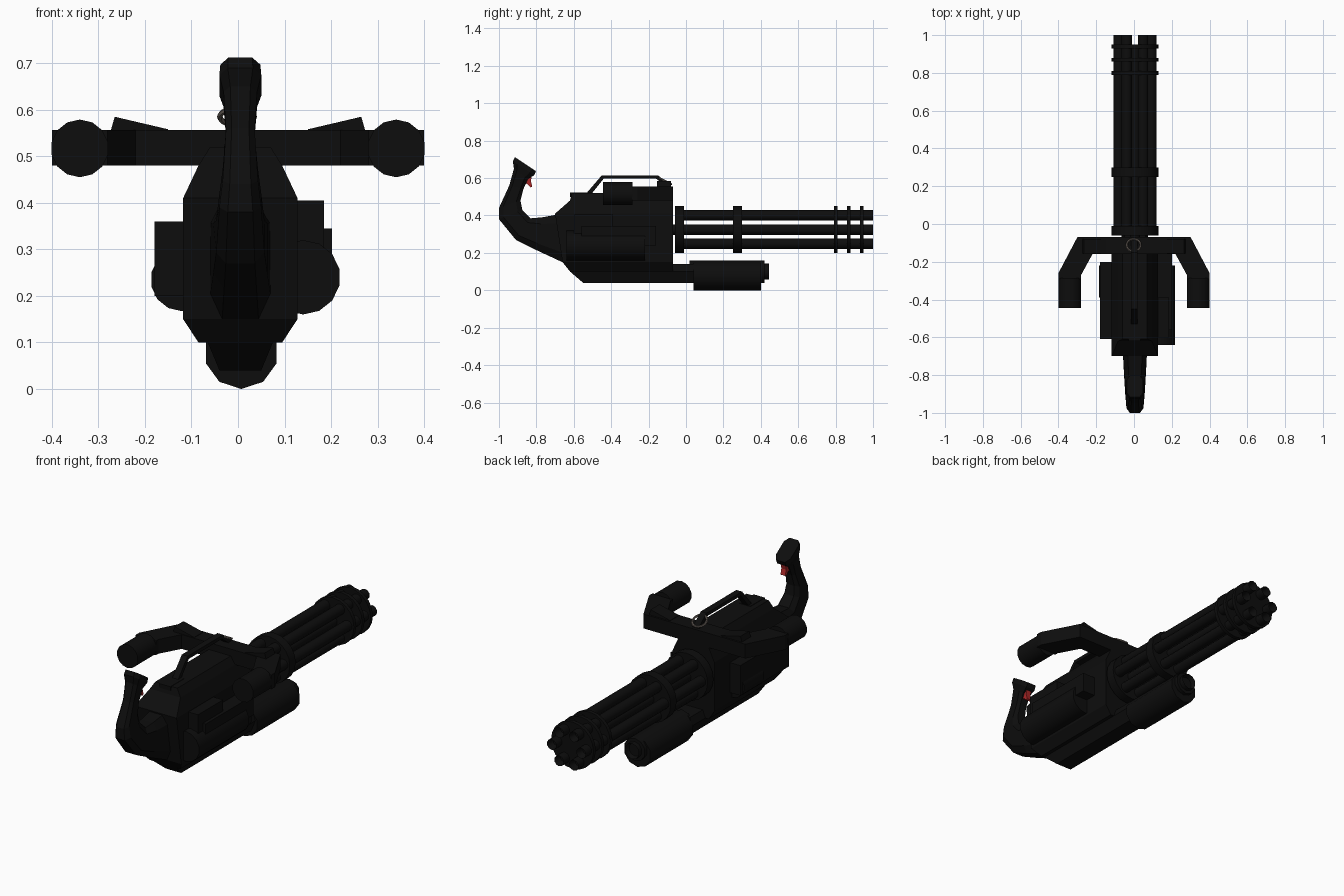
import bpy, bmesh, math
from mathutils import Vector, Matrix

cube = bpy.data.objects.get("Cube")
if cube:
    bpy.data.objects.remove(cube, do_unlink=True)


def material(name, color):
    m = bpy.data.materials.new(name)
    m.use_nodes = True
    m.diffuse_color = (*color, 1)
    bsdf = m.node_tree.nodes["Principled BSDF"]
    bsdf.inputs["Base Color"].default_value = (*color, 1)
    bsdf.inputs["Roughness"].default_value = 0.7
    return m


BLACK = material("gunmetal black", (0.004, 0.004, 0.004))
RED = material("trigger red", (0.4, 0.02, 0.02))
STEEL = material("ring steel", (0.13, 0.11, 0.095))
CX = 0.005          # centre line of the body
AXIS_Z = 0.325      # height of the barrel axis


def finish(name, bm, mat=BLACK, smooth=False):
    bmesh.ops.recalc_face_normals(bm, faces=bm.faces)
    me = bpy.data.meshes.new(name)
    bm.to_mesh(me)
    bm.free()
    ob = bpy.data.objects.new(name, me)
    bpy.context.collection.objects.link(ob)
    me.materials.append(mat)
    if smooth:
        bpy.ops.object.select_all(action="DESELECT")
        ob.select_set(True)
        bpy.context.view_layer.objects.active = ob
        bpy.ops.object.shade_smooth_by_angle(angle=math.radians(40))
    return ob


def loft(name, sections, mat=BLACK):
    """Skin a list of equal-length point rings and cap both ends."""
    bm = bmesh.new()
    rings = [[bm.verts.new(p) for p in s] for s in sections]
    n = len(rings[0])
    for a, b in zip(rings, rings[1:]):
        for i in range(n):
            j = (i + 1) % n
            bm.faces.new((a[i], a[j], b[j], b[i]))
    bm.faces.new(rings[0])
    bm.faces.new(rings[-1])
    return finish(name, bm, mat)


def stack(name, layers):
    """Rectangles stacked in height: z, half width, back y, front y."""
    return loft(name, [[(CX - w, a, z), (CX + w, a, z), (CX + w, b, z), (CX - w, b, z)]
                       for z, w, a, b in layers])


def box(name, x, y, z):
    return loft(name, [[(x[0], y[0], h), (x[1], y[0], h), (x[1], y[1], h), (x[0], y[1], h)]
                       for h in z])


def rod(name, x, z, r, y0, y1, sides=12, bore=0.0):
    """Cylinder along y, with an optional bore in its far end."""
    bm = bmesh.new()
    mat = Matrix.Translation((x, (y0 + y1) / 2, z)) @ Matrix.Rotation(-math.pi / 2, 4, "X")
    bmesh.ops.create_cone(bm, cap_ends=True, segments=sides, radius1=r, radius2=r,
                          depth=y1 - y0, matrix=mat)
    if bore:
        end = max(bm.faces, key=lambda f: f.calc_center_median().y)
        bmesh.ops.inset_individual(bm, faces=[end], thickness=r - bore)
        bmesh.ops.translate(bm, verts=end.verts, vec=(0, -0.04, 0))
    return finish(name, bm, smooth=True)


# Receiver body with chamfered top and bottom
stack("receiver_body", [(0.10, 0.09, -0.62, -0.07), (0.15, 0.123, -0.66, -0.07),
                        (0.41, 0.123, -0.70, -0.07), (0.48, 0.09, -0.62, -0.07),
                        (0.52, 0.065, -0.61, -0.07)])
stack("receiver_keel", [(0.04, 0.045, -0.55, 0.04), (0.10, 0.07, -0.62, 0.04),
                        (0.14, 0.055, -0.62, 0.04)])

# Equipment on the left side
rod("left_motor", 0.14, 0.24, 0.08, -0.64, -0.22, 14)
box("left_upper_box", (0.1, 0.185), (-0.60, -0.39), (0.30, 0.405))
box("left_middle_box", (0.1, 0.202), (-0.56, -0.16), (0.24, 0.345))

# Equipment on the right side
box("right_feed_box", (-0.18, -0.1), (-0.61, -0.20), (0.20, 0.36))
rod("right_motor", -0.12, 0.235, 0.068, -0.39, -0.22, 14)

# Lower launcher tube
rod("lower_tube", 0.007, 0.08, 0.08, 0.04, 0.40, 10)
rod("lower_tube_collar", 0.007, 0.10, 0.06, 0.02, 0.42, 10)
rod("lower_tube_nose", 0.007, 0.10, 0.042, 0.40, 0.445, 10, bore=0.03)

# Six rotating barrels, central shaft and clamps
for i in range(6):
    a = i * math.pi / 3
    rod("barrel", CX + 0.087 * math.cos(a), AXIS_Z + 0.087 * math.sin(a),
        0.028, -0.03, 1.0, 10, bore=0.019)
rod("barrel_shaft", CX, AXIS_Z, 0.028, -0.08, 0.95, 10)
for y0, y1 in ((-0.06, -0.01), (0.25, 0.30), (0.79, 0.81), (0.86, 0.88), (0.93, 0.95)):
    rod("barrel_clamp", CX, AXIS_Z, 0.125, y0, y1, 20)

# Shoulder bars, one on each side
arm = [(0, -0.07), (0.3, -0.07), (0.4, -0.26), (0.4, -0.29), (0.28, -0.29),
       (0.28, -0.27), (0.22, -0.16), (0, -0.16)]
wedge = [(0.15, 0.55), (0.275, 0.55), (0.265, 0.585), (0.15, 0.558)]
for side, s in (("left", 1), ("right", -1)):
    loft(side + "_arm", [[(s * x, y, z) for x, y in arm] for z in (0.48, 0.556)])
    rod(side + "_arm_grip", s * 0.34, 0.517, 0.062, -0.445, -0.285, 14)
    loft(side + "_arm_plate", [[(s * x, y, z) for x, z in wedge] for y in (-0.155, -0.08)])

# Carry handle: a flat bar bent over the receiver
outer = [(-0.54, 0.51), (-0.45, 0.615), (-0.15, 0.615), (-0.08, 0.56)]
inner = [(-0.10, 0.55), (-0.16, 0.597), (-0.44, 0.597), (-0.51, 0.51)]
rail = outer + inner
loft("carry_handle", [[(x, y, z) for y, z in rail] for x in (-0.016, 0.018)])
box("carry_handle_foot", (-0.03, 0.035), (-0.62, -0.50), (0.50, 0.522))

# Rear grip: chamfered sections from (back y, z), (front y, z), half width
stations = [((-0.66, 0.15), (-0.66, 0.41), 0.065), ((-0.80, 0.215), (-0.77, 0.39), 0.058),
            ((-0.91, 0.27), (-0.83, 0.385), 0.052), ((-1.0, 0.38), (-0.875, 0.43), 0.045),
            ((-1.0, 0.44), (-0.885, 0.48), 0.038), ((-0.945, 0.56), (-0.87, 0.54), 0.031),
            ((-0.92, 0.65), (-0.845, 0.595), 0.036), ((-0.926, 0.69), (-0.812, 0.615), 0.045),
            ((-0.915, 0.712), (-0.802, 0.637), 0.043)]
octagon = [(-1, -0.6), (-0.6, -1), (0.6, -1), (1, -0.6), (1, 0.6), (0.6, 1), (-0.6, 1), (-1, 0.6)]
rings = []
for back, front, w in stations:
    mid = (Vector(back) + Vector(front)) / 2
    half = (Vector(front) - Vector(back)) / 2
    rings.append([(CX + u * w, *(mid + half * v)) for u, v in octagon])
loft("rear_grip", rings)

# Trigger
trigger = [(-0.875, 0.565), (-0.85, 0.57), (-0.83, 0.55), (-0.822, 0.555),
           (-0.83, 0.585), (-0.823, 0.615), (-0.86, 0.61)]
loft("trigger", [[(x, y, z) for y, z in trigger] for x in (-0.009, 0.019)], RED)

# Sling ring
bpy.ops.mesh.primitive_torus_add(major_radius=0.037, minor_radius=0.006, major_segments=20,
                                 minor_segments=6, location=(-0.002, -0.112, 0.585),
                                 rotation=(math.radians(-28), 0, 0))
ring = bpy.context.object
ring.name = "sling_ring"
ring.data.materials.append(STEEL)
bpy.ops.object.shade_smooth_by_angle()
